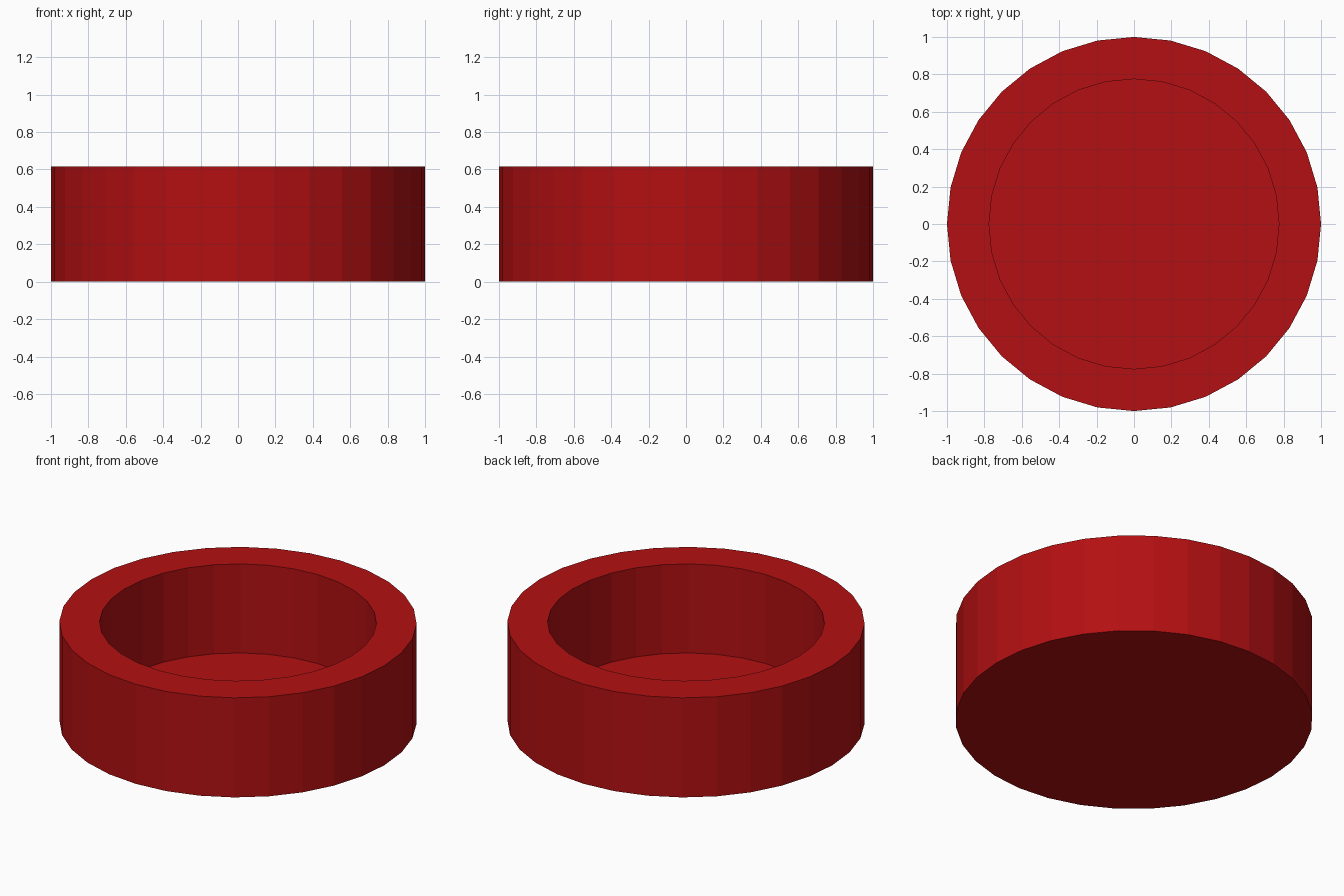
import bpy, bmesh, math

if "Cube" in bpy.data.objects:
    bpy.data.objects.remove(bpy.data.objects["Cube"])

SIDES = 32
OUTER_R, INNER_R = 1.0, 0.775
HEIGHT, FLOOR_Z = 0.615, 0.065

bm = bmesh.new()


def ring(radius, z):
    return [bm.verts.new((radius * math.cos(2 * math.pi * i / SIDES),
                          radius * math.sin(2 * math.pi * i / SIDES), z))
            for i in range(SIDES)]


# Profile: outer base, outer rim, inner rim, recessed floor
rings = [ring(r, z) for r, z in ((OUTER_R, 0), (OUTER_R, HEIGHT),
                                 (INNER_R, HEIGHT), (INNER_R, FLOOR_Z))]
for a, b in zip(rings, rings[1:]):
    for i in range(SIDES):
        j = (i + 1) % SIDES
        bm.faces.new((a[i], a[j], b[j], b[i]))

# Underside and floor caps
bm.faces.new(rings[0][::-1])
bm.faces.new(rings[-1])
bmesh.ops.recalc_face_normals(bm, faces=bm.faces)

mesh = bpy.data.meshes.new("round_dish")
bm.to_mesh(mesh)
bm.free()
dish = bpy.data.objects.new("round_dish", mesh)
bpy.context.collection.objects.link(dish)

# Red finish
red = bpy.data.materials.new("red")
red.diffuse_color = (0.45, 0.005, 0.006, 1)
red.use_nodes = True
red.node_tree.nodes["Principled BSDF"].inputs["Base Color"].default_value = red.diffuse_color
mesh.materials.append(red)
